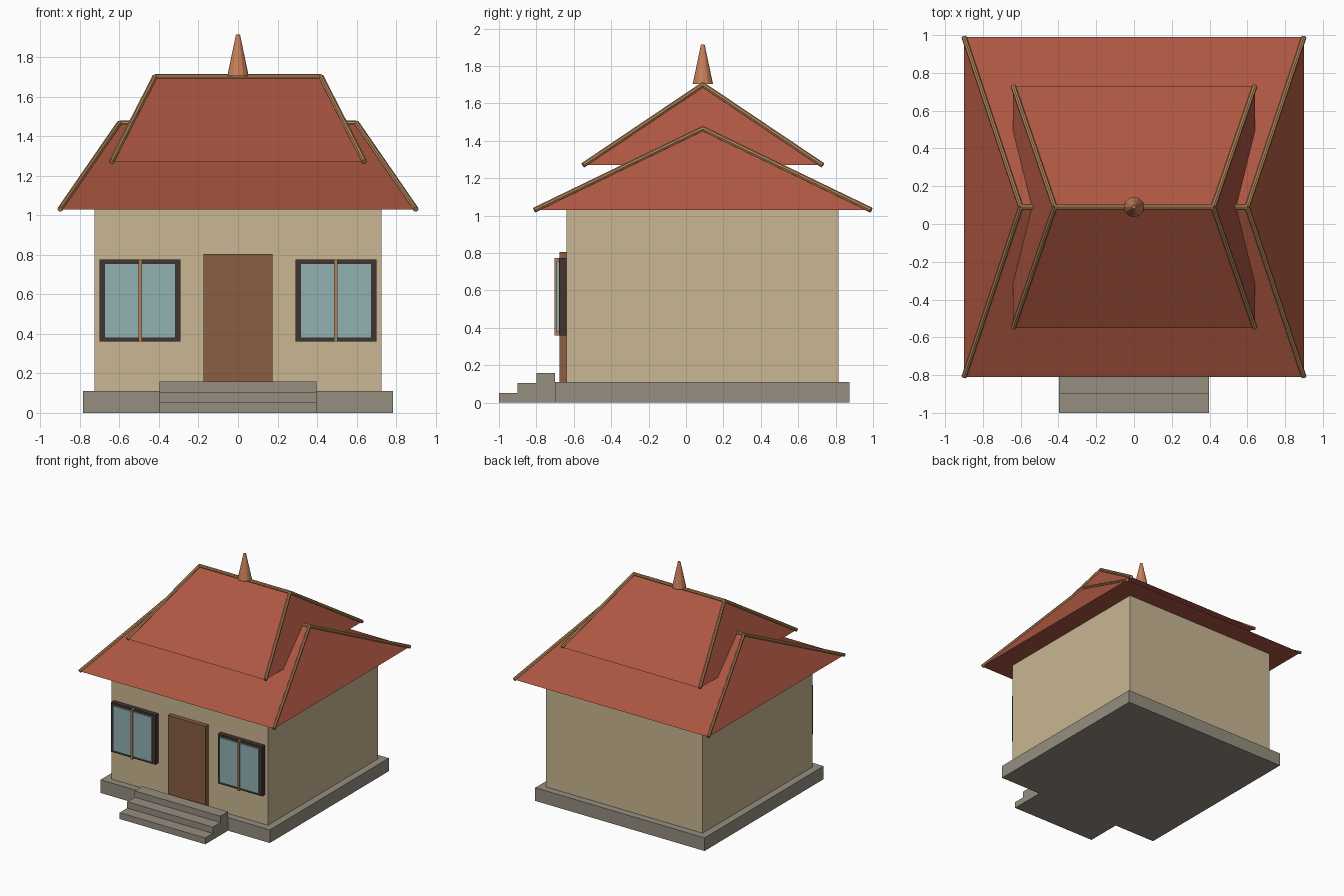
import bpy
import bmesh
from mathutils import Vector

default = bpy.data.objects.get("Cube")
if default:
    bpy.data.objects.remove(default, do_unlink=True)

CY = 0.09  # depth of the ridge line and house centre


def material(name, r, g, b):
    """Flat material from display-space 0-255 values."""
    lin = [((c / 255 + 0.055) / 1.055) ** 2.4 for c in (r, g, b)] + [1.0]
    m = bpy.data.materials.new(name)
    m.use_nodes = True
    m.diffuse_color = lin
    m.node_tree.nodes["Principled BSDF"].inputs["Base Color"].default_value = lin
    return m


stone = material("grey stone", 150, 142, 128)
plaster = material("cream plaster", 202, 183, 147)
tile = material("red roof tile", 172, 86, 65)
wood = material("brown door wood", 137, 94, 67)
dark = material("dark window frame", 66, 51, 48)
glass = material("blue glass", 145, 177, 179)
trim = material("tan trim", 176, 130, 86)
copper = material("copper", 200, 128, 92)


def finish(name, bm, mat):
    bmesh.ops.recalc_face_normals(bm, faces=bm.faces)
    mesh = bpy.data.meshes.new(name)
    bm.to_mesh(mesh)
    bm.free()
    mesh.materials.append(mat)
    ob = bpy.data.objects.new(name, mesh)
    bpy.context.collection.objects.link(ob)
    return ob


def box(name, xs, ys, zs, mat):
    bm = bmesh.new()
    bmesh.ops.create_cube(bm, size=1)
    for v in bm.verts:
        v.co = [lo + (c + 0.5) * (hi - lo) for c, (lo, hi) in zip(v.co, (xs, ys, zs))]
    return finish(name, bm, mat)


def rod(name, a, b, radius, mat, tip=None, sides=8):
    """Tapered or straight cylinder from a to b."""
    a, b = Vector(a), Vector(b)
    bm = bmesh.new()
    bmesh.ops.create_cone(bm, cap_ends=True, segments=sides, radius1=radius,
                          radius2=radius if tip is None else tip, depth=(b - a).length)
    turn = (b - a).to_track_quat('Z', 'Y')
    for v in bm.verts:
        v.co = turn @ v.co + (a + b) / 2
    return finish(name, bm, mat)


def hip_roof(name, half_x, half_y, eave, half_ridge, top):
    """Closed hip roof with trim rods along its ridge and four hips."""
    corners = [(sx * half_x, CY + sy * half_y, eave)
               for sx, sy in ((-1, -1), (1, -1), (1, 1), (-1, 1))]
    ends = [(-half_ridge, CY, top), (half_ridge, CY, top)]
    bm = bmesh.new()
    a, b, c, d = [bm.verts.new(p) for p in corners]
    l, r = [bm.verts.new(p) for p in ends]
    for face in ((a, b, c, d), (a, b, r, l), (c, d, l, r), (b, c, r), (d, a, l)):
        bm.faces.new(face)
    finish(name, bm, tile)
    rod(name + "_ridge_trim", ends[0], ends[1], 0.014, trim)
    for i, corner in enumerate(corners):
        rod(f"{name}_hip_trim_{i + 1}", corner, ends[i in (1, 2)], 0.014, trim)


# Plinth, steps and walls
box("plinth", (-0.785, 0.785), (-0.70, 0.875), (0, 0.11), stone)
for i in range(3):
    box(f"step_{i + 1}", (-0.397, 0.397), (-1 + 0.1 * i, -0.70),
        (0.053 * i, 0.053 * (i + 1)), stone)
box("walls", (-0.725, 0.725), (-0.64, 0.815), (0.11, 1.03), plaster)

# Door and windows
box("door", (-0.175, 0.175), (-0.677, -0.63), (0.11, 0.805), wood)
for side, x in (("right", -0.495), ("left", 0.495)):
    box(side + "_window_frame", (x - 0.205, x + 0.205), (-0.68, -0.63), (0.36, 0.775), dark)
    box(side + "_window_glass", (x - 0.18, x + 0.18), (-0.693, -0.67), (0.38, 0.755), glass)
    box(side + "_window_mullion", (x - 0.009, x + 0.009), (-0.704, -0.67), (0.36, 0.775), trim)

# Two stacked roofs and the finial
hip_roof("lower_roof", 0.90, 0.90, 1.03, 0.60, 1.465)
hip_roof("upper_roof", 0.64, 0.64, 1.27, 0.42, 1.70)
rod("finial", (0, CY, 1.705), (0, CY, 1.915), 0.054, copper, tip=0.01, sides=12)
